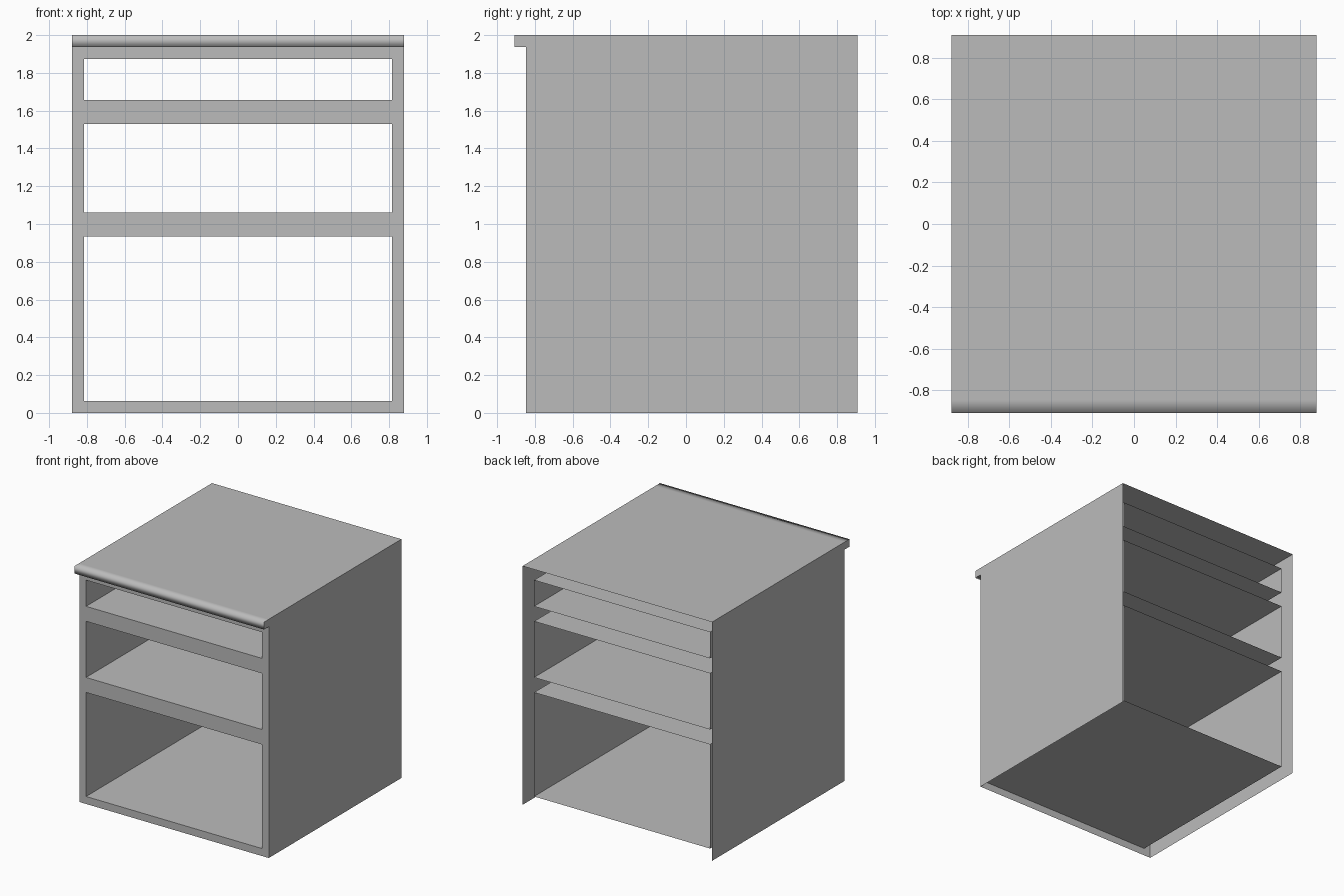
import bpy

U = 0.0627                      # panel thickness
W, H = 14 * U, 2.0              # half width, height
FRONT, BACK = -13.5 * U, 14.5 * U
LIP = FRONT - U
INNER_W, INNER_BACK = W - U, BACK - U

if "Cube" in bpy.data.objects:
    bpy.data.objects.remove(bpy.data.objects["Cube"])

grey = bpy.data.materials.new("cabinet grey")
grey.use_nodes = True
grey.diffuse_color = (0.5, 0.5, 0.5, 1)
grey.node_tree.nodes["Principled BSDF"].inputs["Base Color"].default_value = (0.5, 0.5, 0.5, 1)


def sheet(name, polygons):
    """Make a thin-walled object from corner loops, sharing equal corners."""
    verts, faces = [], []
    for loop in polygons:
        for corner in loop:
            if corner not in verts:
                verts.append(corner)
        faces.append([verts.index(c) for c in loop])
    mesh = bpy.data.meshes.new(name)
    mesh.from_pydata(verts, [], faces)
    mesh.materials.append(grey)
    obj = bpy.data.objects.new(name, mesh)
    bpy.context.collection.objects.link(obj)
    return obj


def level(z, x, y0, y1, up=True):
    loop = [(-x, y0, z), (x, y0, z), (x, y1, z), (-x, y1, z)]
    return loop if up else loop[::-1]


def wall(x, y0, y1, z0, z1, plus=True):
    loop = [(x, y0, z0), (x, y1, z0), (x, y1, z1), (x, y0, z1)]
    return loop if plus else loop[::-1]


def upright(y, x0, x1, z0, z1):
    return [(x0, y, z0), (x1, y, z0), (x1, y, z1), (x0, y, z1)]


# Outer sides with the lip's end, open at the back and underneath
outline = [(FRONT, 0), (BACK, 0), (BACK, H), (LIP, H), (LIP, H - U), (FRONT, H - U)]
for name, side in (("left_side", 1), ("right_side", -1)):
    sheet(name, [[(side * W, y, z) for y, z in outline[::side]]])

# Worktop and its softly shaded overhanging front lip
sheet("worktop", [level(H, W, FRONT, BACK)])
lip = sheet("front_lip", [
    level(H, W, LIP, FRONT),
    upright(LIP, -W, W, H - U, H),
    level(H - U, W, LIP, FRONT, up=False),
])
lip.data.shade_smooth()

# Front frame: a grid of stiles and rails with the openings left out
openings = [(U, 14.9 * U), (16.9 * U, 24.4 * U), (26.4 * U, 29.9 * U)]
heights = [0] + [z for pair in openings for z in pair] + [H - U]
columns = [-W, -INNER_W, INNER_W, W]
frame = []
for row, (z0, z1) in enumerate(zip(heights, heights[1:])):
    for col, (x0, x1) in enumerate(zip(columns, columns[1:])):
        if not (col == 1 and row % 2):
            frame.append(upright(FRONT, x0, x1, z0, z1))
sheet("front_frame", frame)

# Compartment linings, stopping short of the back
for name, (z0, z1) in zip(("lower", "middle", "upper"), openings):
    sheet(name + "_compartment", [
        level(z0, INNER_W, FRONT, INNER_BACK),
        level(z1, INNER_W, FRONT, INNER_BACK, up=False),
        wall(INNER_W, FRONT, INNER_BACK, z0, z1, plus=False),
        wall(-INNER_W, FRONT, INNER_BACK, z0, z1),
    ])
